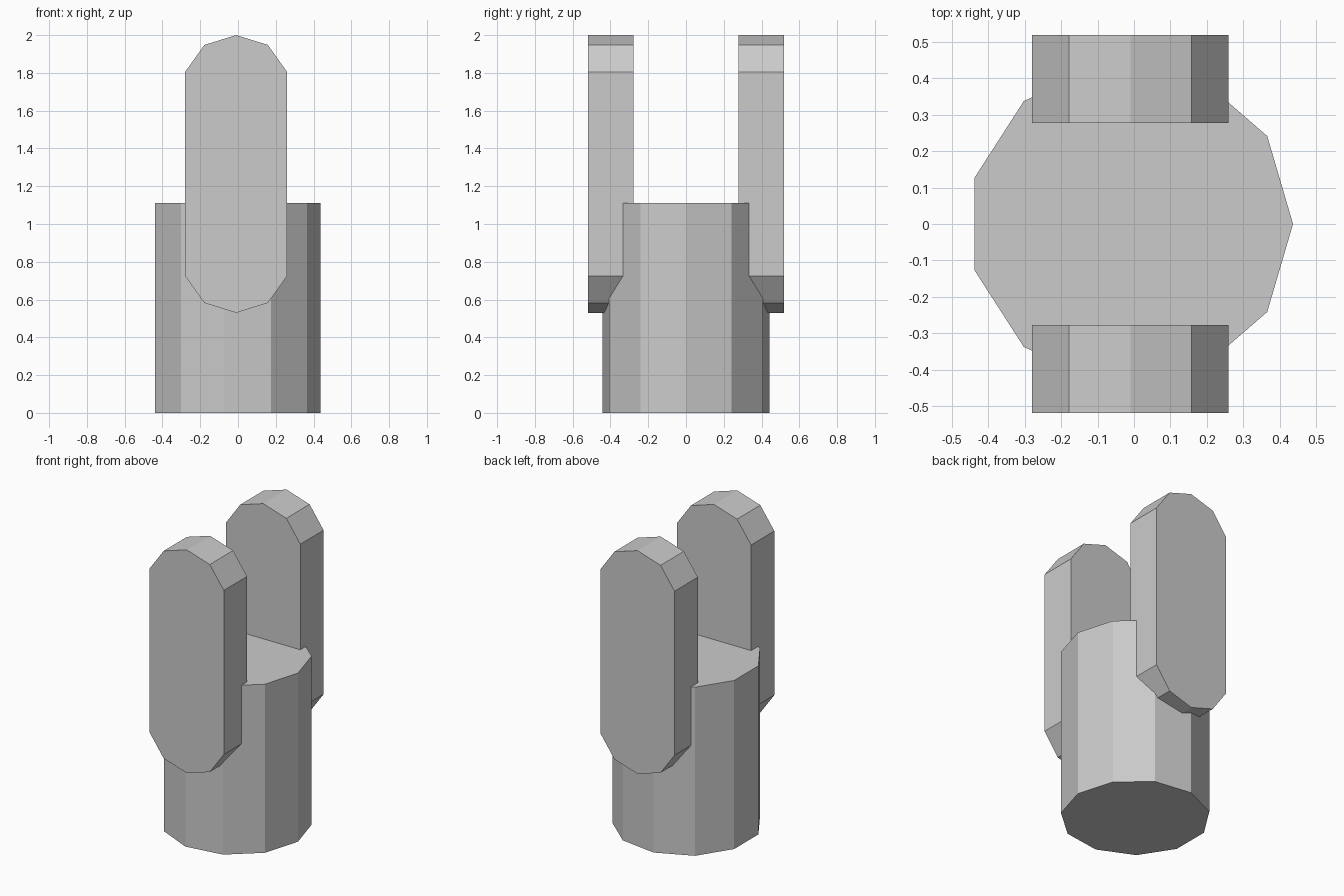
import bpy
import bmesh
import math

cube = bpy.data.objects.get("Cube")
if cube:
    bpy.data.objects.remove(cube, do_unlink=True)

AXIS_X = -0.01

# Single flat grey
grey = bpy.data.materials.new("plain_grey")
grey.use_nodes = True
colour = (0.6, 0.6, 0.6, 1)
grey.diffuse_color = colour
grey.node_tree.nodes["Principled BSDF"].inputs["Base Color"].default_value = colour


def extrude_outline(name, outline, direction):
    """Make a solid prism from a planar outline."""
    bm = bmesh.new()
    base = bm.faces.new([bm.verts.new(p) for p in outline])
    top = bmesh.ops.extrude_face_region(bm, geom=[base], use_keep_orig=True)["geom"]
    verts = [g for g in top if isinstance(g, bmesh.types.BMVert)]
    bmesh.ops.translate(bm, verts=verts, vec=direction)
    bmesh.ops.recalc_face_normals(bm, faces=bm.faces)
    mesh = bpy.data.meshes.new(name)
    bm.to_mesh(mesh)
    bm.free()
    mesh.materials.append(grey)
    obj = bpy.data.objects.new(name, mesh)
    bpy.context.collection.objects.link(obj)
    return obj


# Eleven-sided post with one corner towards +x
sides, radius = 11, 0.447
ring = [(AXIS_X + radius * math.cos(math.tau * i / sides),
         radius * math.sin(math.tau * i / sides), 0) for i in range(sides)]
extrude_outline("post", ring, (0, 0, 1.11))

# Long cheek plates with faceted round ends, front and back
mid_z = 1.265
quarter = [(0.27, 0.54), (0.168, 0.683)]
right_up = quarter + [(0, 0.735)]
left_up = [(-x, z) for x, z in reversed(quarter)]
upper = right_up + left_up
lower = [(-x, -z) for x, z in upper]
for name, y in (("front_cheek", -0.519), ("back_cheek", 0.277)):
    outline = [(AXIS_X + x, y, mid_z + z) for x, z in upper + lower]
    extrude_outline(name, outline, (0, 0.242, 0))
